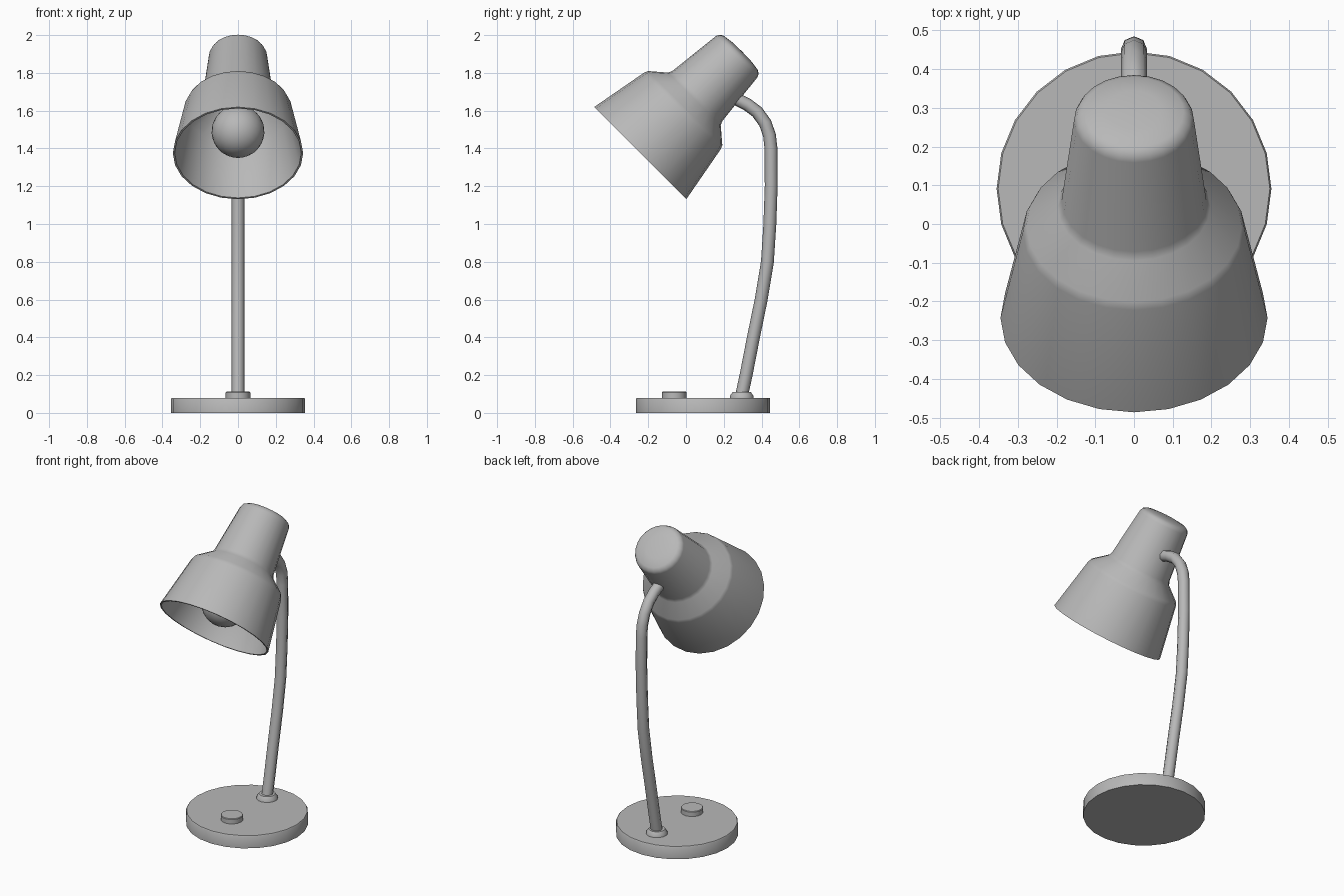
import bpy, bmesh, math
from mathutils import Matrix

if "Cube" in bpy.data.objects:
    bpy.data.objects.remove(bpy.data.objects["Cube"])

SIDES = 24

# Mid-grey finish shared by all parts
grey = bpy.data.materials.new("mid_grey")
grey.diffuse_color = (0.48, 0.48, 0.48, 1)
grey.use_nodes = True
grey.node_tree.nodes["Principled BSDF"].inputs["Base Color"].default_value = grey.diffuse_color


def lathe(name, profile, matrix, sides=SIDES, angle=35):
    """Spin (radius, height) points around local z; radius 0 makes a pole."""
    bm = bmesh.new()
    rings = []
    for r, h in profile:
        if r == 0:
            rings.append([bm.verts.new((0, 0, h))] * sides)
        else:
            rings.append([bm.verts.new((r * math.cos(2 * math.pi * i / sides),
                                        r * math.sin(2 * math.pi * i / sides), h))
                          for i in range(sides)])
    for a, b in zip(rings, rings[1:]):
        for i in range(sides):
            j = (i + 1) % sides
            bm.faces.new(list(dict.fromkeys((a[i], a[j], b[j], b[i]))))
    bmesh.ops.recalc_face_normals(bm, faces=bm.faces)
    me = bpy.data.meshes.new(name)
    bm.to_mesh(me)
    bm.free()
    me.materials.append(grey)
    ob = bpy.data.objects.new(name, me)
    ob.matrix_world = matrix
    bpy.context.collection.objects.link(ob)
    bpy.ops.object.select_all(action='DESELECT')
    ob.select_set(True)
    bpy.context.view_layer.objects.active = ob
    bpy.ops.object.shade_smooth_by_angle(angle=math.radians(angle))
    return ob


def at(y, z):
    return Matrix.Translation((0, y, z))


# Base disc, switch button and stem collar
lathe("base", [(0, 0), (0.355, 0), (0.355, 0.074), (0.351, 0.08), (0, 0.08)], at(0.091, 0))
lathe("switch_button", [(0, 0), (0.065, 0), (0.065, 0.03), (0.062, 0.034), (0, 0.034)],
      at(-0.062, 0.078), 16)
lathe("stem_collar", [(0, 0), (0.063, 0), (0.061, 0.014), (0.048, 0.032), (0, 0.032)],
      at(0.295, 0.078), 16)

# Curved stem
path = [(0.292, 0.08), (0.318, 0.2), (0.357, 0.4), (0.398, 0.6), (0.431, 0.8),
        (0.444, 1.0), (0.451, 1.2), (0.45, 1.4), (0.442, 1.47), (0.419, 1.535),
        (0.376, 1.594), (0.325, 1.632), (0.25, 1.67)]
cu = bpy.data.curves.new("stem", 'CURVE')
cu.dimensions = '3D'
cu.bevel_depth = 0.034
cu.bevel_resolution = 2
cu.use_fill_caps = True
cu.materials.append(grey)
sp = cu.splines.new('POLY')
sp.points.add(len(path) - 1)
for p, (y, z) in zip(sp.points, path):
    p.co = (0, y, z, 1)
sp.use_smooth = True
stem = bpy.data.objects.new("stem", cu)
bpy.context.collection.objects.link(stem)

# Tilted frame of the shade: origin at rim centre, z along the shade axis
tilt = at(-0.2425, 1.375) @ Matrix.Rotation(math.radians(-45), 4, 'X')

# Hollow shade: inner wall from the top pole to the rim, then outer wall back
shade = [(0, 0.74), (0.13, 0.735), (0.176, 0.425), (0.272, 0.325), (0.335, 0.0),
         (0.345, 0.0), (0.287, 0.315), (0.278, 0.337), (0.197, 0.406), (0.187, 0.429),
         (0.155, 0.722), (0.147, 0.74), (0.128, 0.752), (0.07, 0.76), (0, 0.762)]
lathe("shade", shade, tilt, SIDES, 50)

# Bulb with its neck running up into the shade
bulb = [(0, 0.022)]
for k in range(1, 11):
    a = math.radians(k * 14)
    bulb.append((0.14 * math.sin(a), 0.162 - 0.14 * math.cos(a)))
bulb += [(0.07, 0.33), (0.07, 0.45), (0, 0.45)]
lathe("bulb", bulb, tilt, SIDES, 50)
